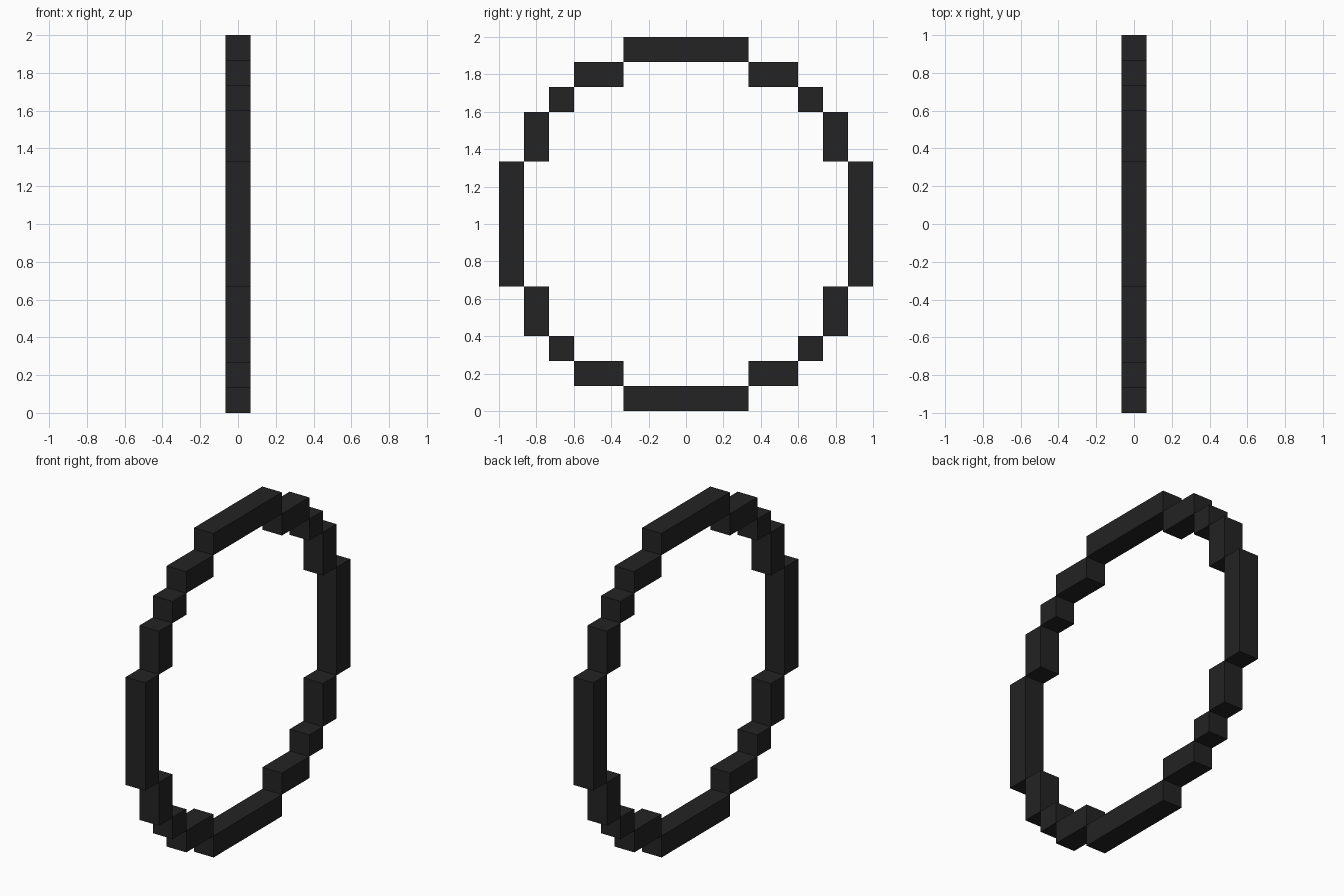
import bpy

if "Cube" in bpy.data.objects:
    bpy.data.objects.remove(bpy.data.objects["Cube"])

U = 2 / 15  # one block of the 15 x 15 stepped circle

black = bpy.data.materials.new("charcoal black")
black.diffuse_color = (0.017, 0.017, 0.017, 1)
black.use_nodes = True
black.node_tree.nodes["Principled BSDF"].inputs["Base Color"].default_value = black.diffuse_color


def bar(name, y, z, ny, nz):
    """Bar centred at (y, z) blocks from the ring centre, ny by nz blocks in size."""
    bpy.ops.mesh.primitive_cube_add(size=1, location=(0, y * U, 1 + z * U))
    ob = bpy.context.object
    ob.name = name
    ob.scale = (U, ny * U, nz * U)
    bpy.ops.object.transform_apply(location=False, rotation=False, scale=True)
    ob.data.materials.append(black)


# Long straight bars at top, bottom and both sides
for s, vert, side in ((1, "top", "right"), (-1, "bottom", "left")):
    bar(vert + "_bar", 0, 7 * s, 5, 1)
    bar(side + "_bar", 7 * s, 0, 1, 5)

# Three stepped blocks in each corner
for sy, side in ((1, "right"), (-1, "left")):
    for sz, vert in ((1, "upper"), (-1, "lower")):
        corner = vert + "_" + side
        bar(corner + "_flat_step", 3.5 * sy, 6 * sz, 2, 1)
        bar(corner + "_corner_block", 5 * sy, 5 * sz, 1, 1)
        bar(corner + "_upright_step", 6 * sy, 3.5 * sz, 1, 2)
